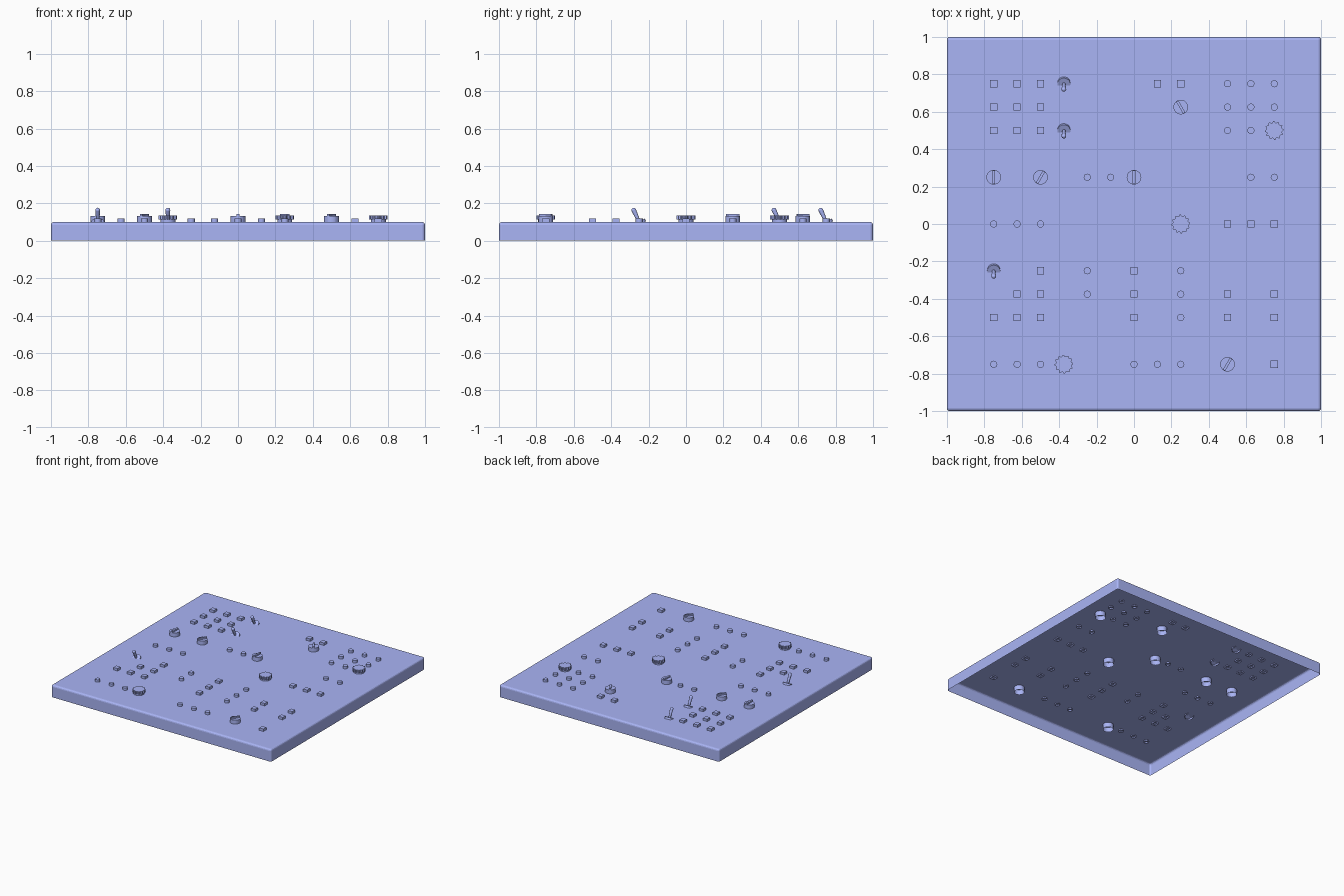
import bpy, bmesh, math
from mathutils import Matrix, Vector

if "Cube" in bpy.data.objects:
    bpy.data.objects.remove(bpy.data.objects["Cube"])

TOP = 0.1
blue = bpy.data.materials.new("panel_blue")
blue.diffuse_color = (0.40, 0.46, 0.92, 1)
blue.use_nodes = True
blue.node_tree.nodes["Principled BSDF"].inputs["Base Color"].default_value = blue.diffuse_color


def finish(bm, name, smooth=False):
    me = bpy.data.meshes.new(name)
    bm.to_mesh(me)
    bm.free()
    me.materials.append(blue)
    ob = bpy.data.objects.new(name, me)
    bpy.context.collection.objects.link(ob)
    if smooth:
        bpy.context.view_layer.objects.active = ob
        ob.select_set(True)
        bpy.ops.object.shade_smooth_by_angle(angle=math.radians(35))
        ob.select_set(False)
    return ob


def open_bottom(bm, verts, down):
    # remove the face that looks along the given downward direction
    faces = {f for v in verts for f in v.link_faces}
    cap = [f for f in faces if f.normal.dot(down) > 0.99]
    bmesh.ops.delete(bm, geom=cap, context='FACES')


def cyl(bm, r1, r2, z0, z1, n=24, m=Matrix(), hollow=False):
    g = bmesh.ops.create_cone(bm, cap_ends=True, segments=n, radius1=r1, radius2=r2, depth=z1 - z0,
                              matrix=m @ Matrix.Translation((0, 0, (z0 + z1) / 2)))
    if hollow:
        bm.normal_update()
        open_bottom(bm, g["verts"], m.to_3x3() @ Vector((0, 0, -1)))


def box(bm, sx, sy, z0, z1, m=Matrix(), hollow=False):
    g = bmesh.ops.create_cube(bm, size=1, matrix=m @ Matrix.Translation((0, 0, (z0 + z1) / 2))
                              @ Matrix.Diagonal((sx, sy, z1 - z0, 1)))
    if hollow:
        bm.normal_update()
        open_bottom(bm, g["verts"], m.to_3x3() @ Vector((0, 0, -1)))


def ribbed(bm, r, depth, teeth, z0, z1, m=Matrix()):
    # toothed profile extruded upward
    vs = []
    for i in range(teeth * 4):
        a = 2 * math.pi * i / (teeth * 4)
        rr = r if i % 4 < 2 else r - depth
        vs.append(bm.verts.new(m @ Vector((rr * math.cos(a), rr * math.sin(a), z0))))
    f = bm.faces.new(vs)
    g = bmesh.ops.extrude_face_region(bm, geom=[f], use_keep_orig=True)
    up = [v for v in g["geom"] if isinstance(v, bmesh.types.BMVert)]
    bmesh.ops.translate(bm, verts=up, vec=(0, 0, z1 - z0))
    part = {f for v in vs + up for f in v.link_faces}
    bmesh.ops.recalc_face_normals(bm, faces=list(part))


# panel shell, open underneath, with softened top edges
bm = bmesh.new()
box(bm, 2, 2, 0, TOP, hollow=True)
edges = [e for e in bm.edges if not e.is_boundary]
bmesh.ops.bevel(bm, geom=edges, offset=0.015, segments=3, affect='EDGES', profile=0.5)
finish(bm, "panel")

# square and round push buttons: row y -> columns x, in eighths
squares = {6: (-6, -5, -4, 1, 2), 5: (-6, -5, -4), 4: (-6, -5, -4), 0: (4, 5, 6), -2: (-4, 0),
           -3: (-5, -4, 0, 4, 6), -4: (-6, -5, -4, 0, 4, 6), -6: (6,)}
rounds = {6: (4, 5, 6), 5: (4, 5, 6), 4: (4, 5), 2: (-2, -1, 5, 6), 0: (-6, -5, -4),
          -2: (-2, 2), -3: (-2, 2), -4: (2,), -6: (-6, -5, -4, 0, 1, 2)}
for name, table in (("square_buttons", squares), ("round_buttons", rounds)):
    bm = bmesh.new()
    for y, xs in table.items():
        for x in xs:
            m = Matrix.Translation((x / 8, y / 8, TOP))
            if name == "square_buttons":
                box(bm, 0.038, 0.038, -0.01, 0.02, m, True)
            else:
                cyl(bm, 0.019, 0.019, -0.01, 0.02, 16, m, True)
    finish(bm, name, name == "round_buttons")

# selector knobs with a pointer ridge
for i, (x, y, a) in enumerate(((2, 5, 30), (-6, 2, 0), (-4, 2, -30), (0, 2, 0), (4, -6, -30))):
    bm = bmesh.new()
    m = Matrix.Translation((x / 8, y / 8, TOP)) @ Matrix.Rotation(math.radians(a), 4, 'Z')
    cyl(bm, 0.039, 0.039, -0.04, 0.032, 24, m, True)
    box(bm, 0.014, 0.074, 0.03, 0.044, m)
    finish(bm, f"selector_knob_{i}")

# gear-edged dials on a stem
for i, (x, y) in enumerate(((6, 4), (2, 0), (-3, -6))):
    bm = bmesh.new()
    m = Matrix.Translation((x / 8, y / 8, TOP))
    cyl(bm, 0.04, 0.04, -0.04, 0.015, 24, m, True)
    ribbed(bm, 0.05, 0.008, 12, 0.013, 0.036, m)
    finish(bm, f"dial_{i}", True)

# toggle switches leaning to the front
for i, (x, y) in enumerate(((-3, 6), (-3, 4), (-6, -2))):
    bm = bmesh.new()
    m = Matrix.Translation((x / 8, y / 8, TOP)) @ Matrix.Rotation(math.radians(25), 4, 'X')
    cyl(bm, 0.035, 0.035, -0.012, 0.004, 24, m, True)
    cyl(bm, 0.008, 0.013, 0, 0.07, 16, m)
    bmesh.ops.create_uvsphere(bm, u_segments=16, v_segments=8, radius=0.013,
                              matrix=m @ Matrix.Translation((0, 0, 0.07)))
    finish(bm, f"toggle_switch_{i}", True)
